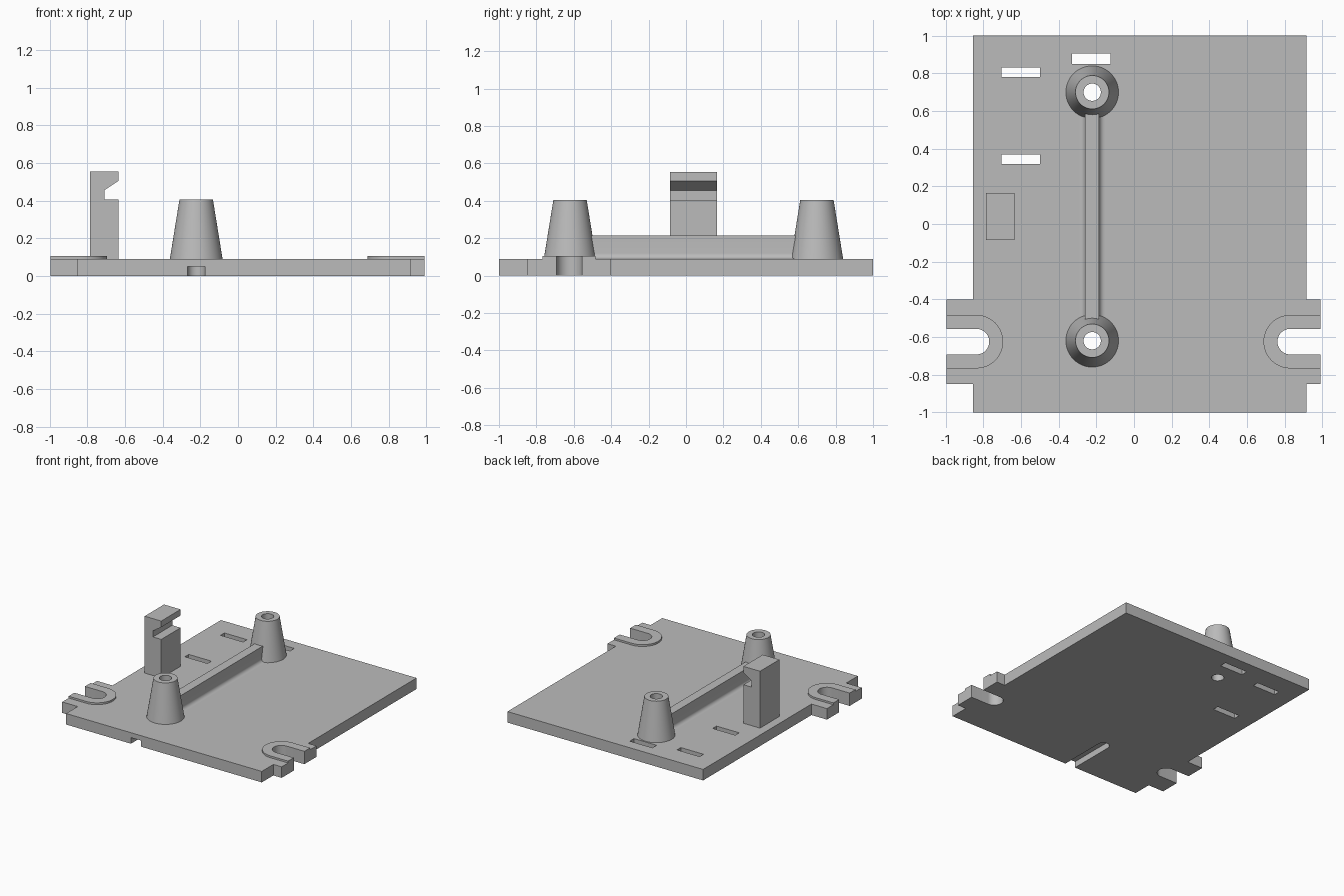
import bpy, bmesh, math
from mathutils import Vector

cube = bpy.data.objects.get("Cube")
if cube:
    bpy.data.objects.remove(cube, do_unlink=True)

grey = bpy.data.materials.new("plain grey")
grey.use_nodes = True
COLOUR = (0.5, 0.5, 0.5, 1)
grey.diffuse_color = COLOUR
grey.node_tree.nodes["Principled BSDF"].inputs["Base Color"].default_value = COLOUR

THICK = 0.09             # plate thickness
POST_X, POST_YS = -0.222, (-0.62, 0.7)
HOLE_R = 0.046
SLOT_Y, SLOT_R, RIM_R = -0.625, 0.068, 0.142


def make_object(name, bm):
    bmesh.ops.recalc_face_normals(bm, faces=bm.faces[:])
    mesh = bpy.data.meshes.new(name)
    bm.to_mesh(mesh)
    bm.free()
    mesh.materials.append(grey)
    obj = bpy.data.objects.new(name, mesh)
    bpy.context.collection.objects.link(obj)
    return obj


def prism(name, points, low, high, axis="z"):
    """Extrude a 2D outline: (x, y) along z, or (x, z) along y."""
    place = (lambda a, b: (a, b, low)) if axis == "z" else (lambda a, b: (a, low, b))
    bm = bmesh.new()
    face = bm.faces.new([bm.verts.new(place(a, b)) for a, b in points])
    out = bmesh.ops.extrude_face_region(bm, geom=[face])
    shift = Vector((0, 0, high - low) if axis == "z" else (0, high - low, 0))
    bmesh.ops.translate(bm, vec=shift,
                        verts=[g for g in out["geom"] if isinstance(g, bmesh.types.BMVert)])
    return make_object(name, bm)


def rect(x0, x1, y0, y1):
    return [(x0, y0), (x1, y0), (x1, y1), (x0, y1)]


def arc(cx, cy, r, start, end, steps=24):
    angles = [math.radians(start + (end - start) * i / steps) for i in range(steps + 1)]
    return [(cx + r * math.cos(a), cy + r * math.sin(a)) for a in angles]


def smooth(obj):
    bpy.ops.object.select_all(action="DESELECT")
    obj.select_set(True)
    bpy.context.view_layer.objects.active = obj
    bpy.ops.object.shade_smooth_by_angle(angle=math.radians(30))


def cut(obj, cutter):
    mod = obj.modifiers.new("cut", "BOOLEAN")
    mod.operation, mod.solver, mod.object = "DIFFERENCE", "EXACT", cutter
    bpy.context.view_layer.objects.active = obj
    bpy.ops.object.modifier_apply(modifier=mod.name)
    bpy.data.objects.remove(cutter, do_unlink=True)


# Base plate with a slotted mounting ear on each side
right_edge, right_ear, right_c = -0.855, -0.995, -0.837
left_edge, left_ear, left_c = 0.915, 0.99, 0.83
slot_low, slot_high = SLOT_Y - SLOT_R, SLOT_Y + SLOT_R
ear_low, ear_high = -0.85, -0.4
outline = [(right_edge, -1), (left_edge, -1), (left_edge, ear_low), (left_ear, ear_low),
           (left_ear, slot_low)]
outline += arc(left_c, SLOT_Y, SLOT_R, 270, 90)
outline += [(left_ear, slot_high), (left_ear, ear_high), (left_edge, ear_high),
            (left_edge, 1), (right_edge, 1), (right_edge, ear_high),
            (right_ear, ear_high), (right_ear, slot_high)]
outline += arc(right_c, SLOT_Y, SLOT_R, 90, -90)
outline += [(right_ear, slot_low), (right_ear, ear_low), (right_edge, ear_low)]
plate = prism("base_plate", outline, 0, THICK)

# Cable slots, screw holes and the groove under the front edge
for x0, x1, y0, y1 in ((-0.705, -0.5, 0.78, 0.83), (-0.705, -0.5, 0.32, 0.37),
                       (-0.33, -0.125, 0.85, 0.905)):
    cut(plate, prism("slot_cutter", rect(x0, x1, y0, y1), -0.1, 0.2))
for y in POST_YS:
    cut(plate, prism("hole_cutter", arc(POST_X, y, HOLE_R, 0, 360, 32)[:-1], -0.1, 0.2))
groove = [(POST_X - HOLE_R, -1.1), (POST_X + HOLE_R, -1.1)]
groove += arc(POST_X, POST_YS[0], HOLE_R, 0, 180, 16)
cut(plate, prism("groove_cutter", groove, -0.1, 0.05))
smooth(plate)

# Raised U-shaped rims around the ear slots
for name, end, cx, sign in (("right_slot_rim", right_ear, right_c, 1),
                            ("left_slot_rim", left_ear, left_c, -1)):
    pts = [(end, SLOT_Y - RIM_R)] + arc(cx, SLOT_Y, RIM_R, -90, -90 + sign * 180)
    pts += [(end, SLOT_Y + RIM_R), (end, slot_high)]
    pts += arc(cx, SLOT_Y, SLOT_R, 90, 90 - sign * 180) + [(end, slot_low)]
    smooth(prism(name, pts, THICK, 0.105))

# Tapered hollow posts
for name, y in zip(("front_post", "back_post"), POST_YS):
    bm = bmesh.new()
    profile = [(0.14, THICK), (0.089, 0.405), (HOLE_R, 0.405), (HOLE_R, THICK)]
    verts = [bm.verts.new((POST_X + r, y, z)) for r, z in profile]
    edges = [bm.edges.new((verts[i], verts[(i + 1) % 4])) for i in range(4)]
    bmesh.ops.spin(bm, geom=verts + edges, cent=(POST_X, y, 0), axis=(0, 0, 1),
                   angle=math.tau, steps=48, use_merge=True)
    bmesh.ops.remove_doubles(bm, verts=bm.verts[:], dist=0.0001)
    smooth(make_object(name, bm))

# Rib between the posts, with filleted foot
half, fillet = 0.037, 0.03
side = arc(POST_X + half + fillet, THICK + fillet, fillet, 270, 180, 8)
mirrored = [(2 * POST_X - x, z) for x, z in reversed(side)]
rib = side + [(POST_X + half, 0.215), (POST_X - half, 0.215)] + mirrored
smooth(prism("rib", rib, POST_YS[0] + 0.08, POST_YS[1] - 0.08, "y"))

# Upright clip with a hooked notch
clip = [(-0.785, THICK), (-0.635, THICK), (-0.635, 0.405), (-0.71, 0.405),
        (-0.71, 0.455), (-0.635, 0.505), (-0.635, 0.555), (-0.785, 0.555)]
prism("clip", clip, -0.085, 0.165, "y")
